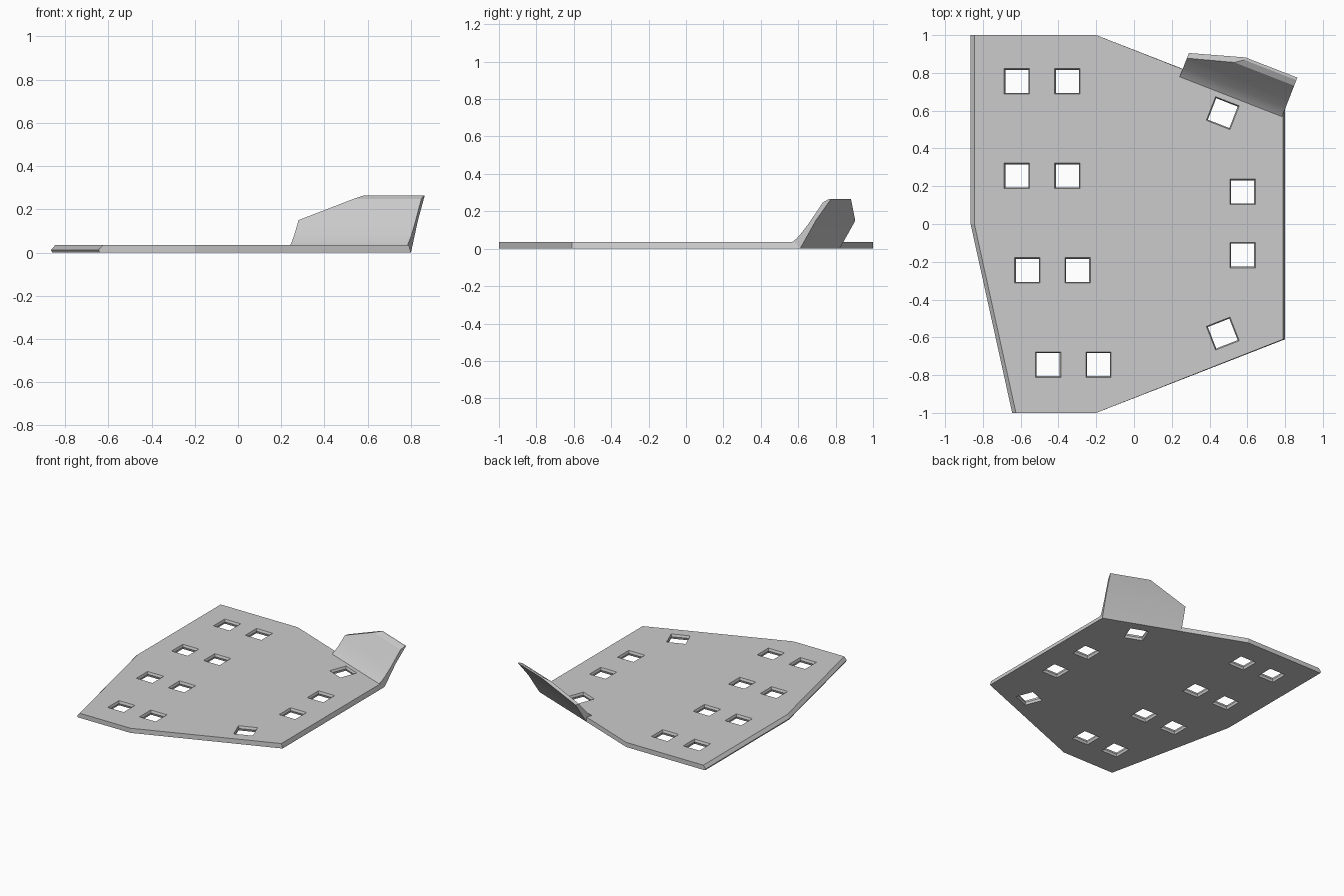
import bpy, bmesh, math
from mathutils import Matrix, Vector

if "Cube" in bpy.data.objects:
    bpy.data.objects.remove(bpy.data.objects["Cube"], do_unlink=True)

grey = bpy.data.materials.new("plain grey")
grey.use_nodes = True
colour = (0.6, 0.6, 0.6, 1)
grey.diffuse_color = colour
grey.node_tree.nodes["Principled BSDF"].inputs["Base Color"].default_value = colour

THICK = 0.035


def loft(bm, rings):
    """Closed solid through rings of equal point count."""
    loops = [[bm.verts.new(p) for p in ring] for ring in rings]
    n = len(loops[0])
    for a, b in zip(loops, loops[1:]):
        for i in range(n):
            j = (i + 1) % n
            bm.faces.new((a[i], a[j], b[j], b[i]))
    bm.faces.new(loops[0][::-1])
    bm.faces.new(loops[-1])


def make_object(name, bm):
    bmesh.ops.recalc_face_normals(bm, faces=bm.faces)
    mesh = bpy.data.meshes.new(name)
    bm.to_mesh(mesh)
    bm.free()
    mesh.materials.append(grey)
    obj = bpy.data.objects.new(name, mesh)
    bpy.context.collection.objects.link(obj)
    return obj


# Base plate: bevelled left edge, slightly drafted right edge
def outline(z, left, right):
    return [(-0.865 + left, 1, z), (-0.865 + left, 0, z), (-0.645 + left, -1, z),
            (-0.2, -1, z), (0.8 - right, -0.61, z), (0.8 - right, 0.61, z), (-0.2, 1, z)]


bm = bmesh.new()
loft(bm, [outline(0, 0.005, 0), outline(0.012, 0, 0.003), outline(THICK, 0.02, 0.01)])
plate = make_object("base_plate", bm)

# Square slots, narrowest at mid thickness
edge_angle = math.atan2(0.39, 1)
slots = [(x + dx, y, 0) for x, y in ((-0.62, 0.755), (-0.62, 0.255), (-0.565, -0.245), (-0.455, -0.745))
         for dx in (0, 0.267)]
slots += [(0.575, 0.17, 0), (0.575, -0.165, 0), (0.47, 0.587, -edge_angle), (0.47, -0.58, edge_angle)]
bm = bmesh.new()
for x, y, angle in slots:
    place = Matrix.Translation((x, y, 0)) @ Matrix.Rotation(angle, 4, 'Z')
    rings = []
    for z, h in ((-0.01, 0.071), (THICK / 2, 0.061), (THICK + 0.01, 0.071)):
        rings.append([place @ Vector((sx * h, sy * h, z))
                      for sx, sy in ((-1, -1), (1, -1), (1, 1), (-1, 1))])
    loft(bm, rings)
cutter = make_object("slot_cutter", bm)
cutter.hide_render = True
cutter.hide_viewport = True
cut = plate.modifiers.new("slots", 'BOOLEAN')
cut.object = cutter
cut.operation = 'DIFFERENCE'
cut.solver = 'EXACT'

# Upturned flap: cross-section swept along the slanted rear edge
section = [(0.82, 0.02), (0.814, THICK), (0.837, 0.052), (0.865, 0.082), (0.905, 0.13),
           (0.99, 0.247), (1.022, 0.265), (1.036, 0.265), (0.949, 0.15), (0.859, 0)]
start, end = -0.058, 0.524
bm = bmesh.new()
loft(bm, [[(u, v, z) for v, z in section] for u in (start, end)])
# Slanted cut across the upper left corner
bmesh.ops.bisect_plane(bm, geom=bm.verts[:] + bm.edges[:] + bm.faces[:],
                       plane_co=(start, 0, 0.15), plane_no=(-0.4, 0, 1), clear_outer=True)
bmesh.ops.holes_fill(bm, edges=[e for e in bm.edges if e.is_boundary])
bm.transform(Matrix.Rotation(-edge_angle, 4, 'Z'))
flap = make_object("upturned_flap", bm)

bpy.ops.object.select_all(action='DESELECT')
flap.select_set(True)
bpy.context.view_layer.objects.active = flap
bpy.ops.object.shade_smooth_by_angle(angle=math.radians(20))
